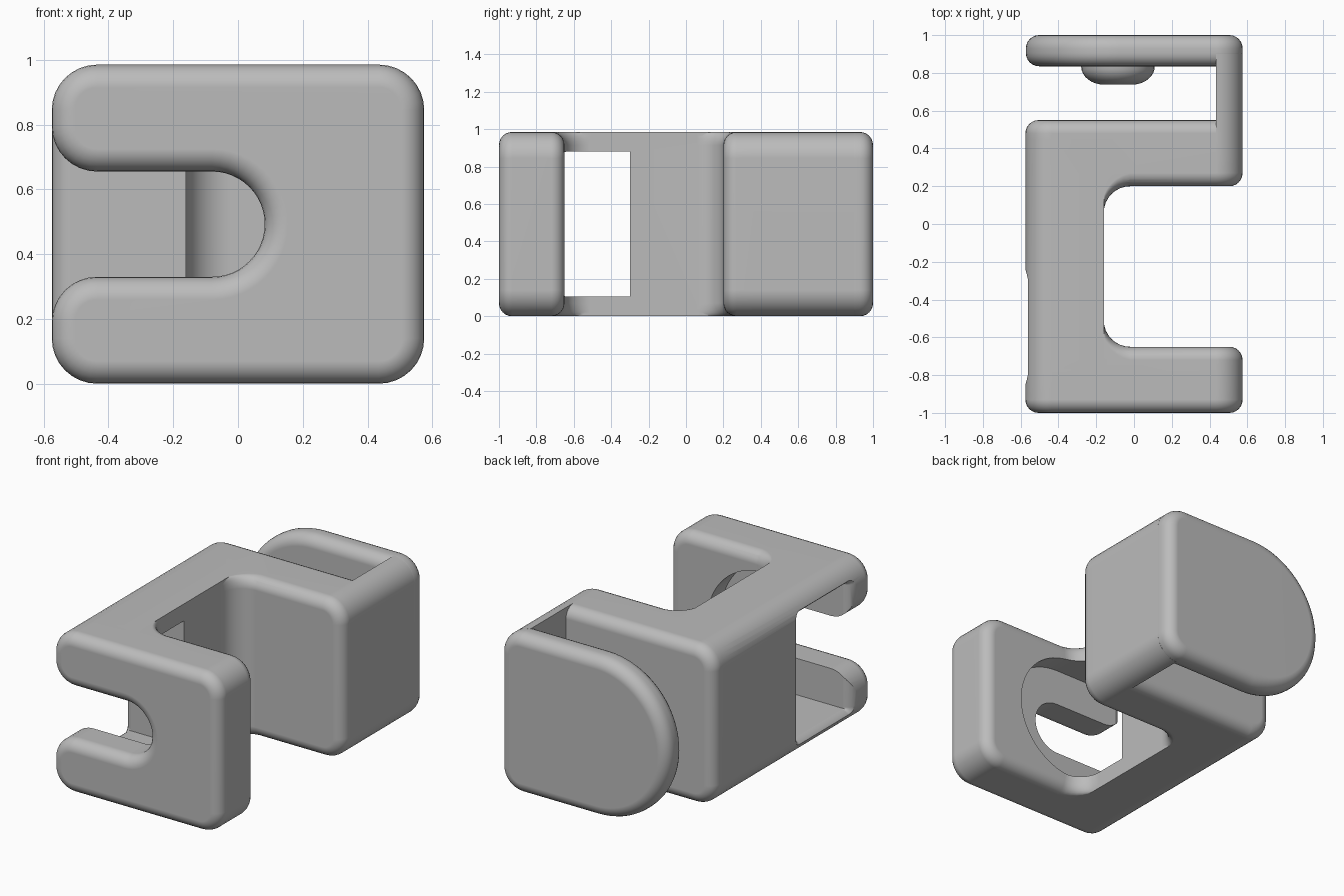
import bpy, bmesh
from math import sin, cos, pi, radians
from mathutils import Vector

cube = bpy.data.objects.get("Cube")
if cube:
    bpy.data.objects.remove(cube, do_unlink=True)

H, X, R, F = 0.985, 0.575, 0.14, 0.07     # height, half width, corner and edge radii
MID, HUB = H / 2, -0.08                   # centre of the slot and round end
STEPS = 8

grey = bpy.data.materials.new("plain grey")
grey.use_nodes = True
grey.diffuse_color = (0.5, 0.5, 0.5, 1)
grey.node_tree.nodes["Principled BSDF"].inputs["Base Color"].default_value = (0.5, 0.5, 0.5, 1)


def loft(name, rings):
    """Closed solid through rings of equal point count."""
    bm = bmesh.new()
    loops = [[bm.verts.new(p) for p in ring] for ring in rings]
    n = len(loops[0])
    for a, b in zip(loops, loops[1:]):
        for i in range(n):
            j = (i + 1) % n
            bm.faces.new((a[i], a[j], b[j], b[i]))
    bm.faces.new(loops[0])
    bm.faces.new(loops[-1])
    bmesh.ops.recalc_face_normals(bm, faces=bm.faces)
    mesh = bpy.data.meshes.new(name)
    bm.to_mesh(mesh)
    bm.free()
    mesh.materials.append(grey)
    ob = bpy.data.objects.new(name, mesh)
    bpy.context.collection.objects.link(ob)
    return ob


def arc(cx, cy, r, start, end, steps=STEPS):
    """Points with outward normals; a clockwise arc is concave."""
    out = []
    for i in range(steps + 1):
        t = radians(start + (end - start) * i / steps)
        u = Vector((cos(t), sin(t)))
        out.append((Vector((cx, cy)) + u * r, u if end > start else -u))
    return out


def rounded(x0, x1, z0, z1, left, right):
    """Rounded rectangle; a zero radius gives a square corner."""
    pts = []
    for x, z, sx, sz, r, a in ((x0, z0, 1, 1, left, 180), (x1, z0, -1, 1, right, 270),
                               (x1, z1, -1, -1, right, 0), (x0, z1, 1, -1, left, 90)):
        pts += arc(x + sx * r, z + sz * r, r, a, a + 90) if r else [(Vector((x, z)), Vector((-sx, -sz)))]
    return pts


def rim_levels(lo, hi, fillet):
    """Pairs of position and inset that round both ends of an extrusion."""
    turns = [i / 6 * pi / 2 for i in range(7)]
    quarter = [(fillet * (1 - cos(t)), fillet * (1 - sin(t))) for t in turns]
    return [(lo + s, d) for s, d in quarter] + [(hi - s, d) for s, d in reversed(quarter)]


def slab(name, outline, y0, y1, fillet=0.0):
    """Outline in x and z, extruded along y with rounded rims."""
    rings = []
    for y, d in rim_levels(y0, y1, fillet) if fillet else [(y0, 0), (y1, 0)]:
        ring = [p - n * d for p, n in outline]
        rings.append([(q.x, y, q.y) for q in ring])
    return loft(name, rings)


def corner_fill(name, y, side):
    """Concave corner between spine and plate, its rim fading into the spine."""
    x = -0.16
    rings = []
    for z, d in rim_levels(0, H, F):
        ring = [(x - 0.1, y - side * 0.1, z), (x - 0.1, y + side * R, z)]
        for i in range(STEPS + 1):
            t = i / STEPS
            u = Vector((-cos(t * pi / 2), -sin(t * pi / 2)))
            q = Vector((x + R, R)) + u * (R + d * t)
            ring.append((q.x, y + side * q.y, z))
        ring.append((x + R, y - side * 0.1, z))
        rings.append(ring)
    return loft(name, rings)


# Front plate with an open slot between two prongs
slot_r = 0.1625
fork = (arc(-X + R, R, R, 180, 270) + arc(X - R, R, R, 270, 360)
        + arc(X - R, H - R, R, 0, 90) + arc(-X + R, H - R, R, 90, 180)
        + arc(-X + R, MID + slot_r + R, R, 180, 270)
        + arc(HUB, MID, slot_r, 90, -90, 24)
        + arc(-X + R, MID - slot_r - R, R, 90, 180))
body = slab("bracket_body", fork, -1, -0.65, F)

# Spine, rear block, side wall and rounded back plate
spine = slab("spine", rounded(-X, -0.16, 0, H, R, 0), -0.78, 0.45)
block = slab("rear_block", rounded(-X, X, 0, H, R, R), 0.2, 0.55, F)
wall = slab("side_wall", rounded(X - R, X, 0, H, 0, R), 0.36, 0.9)
round_end = (arc(HUB, MID, MID, 90, 270, 40) + arc(X - R, R, R, 270, 360)
             + arc(X - R, H - R, R, 0, 90))
back = slab("back_plate", round_end, 0.835, 1, F)
fills = [corner_fill("front_corner", -0.65, 1), corner_fill("rear_corner", 0.2, -1)]

# Domed boss on the inside of the back plate
rings = []
for i in range(9):
    t = i / 8 * pi / 2
    r, y = 0.075 + 0.12 * cos(t), 0.835 - 0.097 * sin(t)
    rings.append([(p.x, y, p.y) for p, n in arc(HUB - 0.005, MID, r, 0, 360, 32)[:-1]])
rings.insert(0, [(x, 0.9, z) for x, y, z in rings[0]])
boss = loft("boss", rings)

# Wide pocket behind the slot, with a flared mouth
P0, P1, PR = -0.79, -0.3, 0.3875
pocket = slab("pocket_cutter", arc(HUB, MID, PR, -90, 90, 32)
              + [(Vector((-0.8, MID + PR)), Vector((0, 1))), (Vector((-0.8, MID - PR)), Vector((0, -1)))], P0, P1)
mouth = rounded(P0, P1, MID - PR, MID + PR, 0.01, 0.01)
rings = []
for i in range(8):
    t = min(i, 6) / 6 * pi / 2
    d = F * (1 - cos(t)) - 0.002
    x = -X + F * (1 - sin(t)) - (0.05 if i == 7 else 0)
    rings.append([(x, (p + n * d).x, (p + n * d).y) for p, n in mouth])
flare = loft("mouth_cutter", rings)

# Combine everything into one solid
bpy.context.view_layer.objects.active = body
for tool, mode in ([(o, 'UNION') for o in (spine, *fills, block, wall, back, boss)]
                   + [(o, 'DIFFERENCE') for o in (pocket, flare)]):
    mod = body.modifiers.new(tool.name, 'BOOLEAN')
    mod.operation, mod.object, mod.solver = mode, tool, 'EXACT'
    bpy.ops.object.modifier_apply(modifier=mod.name)
    bpy.data.objects.remove(tool, do_unlink=True)

# Smooth fillets, sharp cut edges
bpy.context.view_layer.update()
body.select_set(True)
bpy.ops.object.shade_smooth_by_angle(angle=radians(30))
weighted = body.modifiers.new("flat_faces", 'WEIGHTED_NORMAL')
weighted.keep_sharp = True
